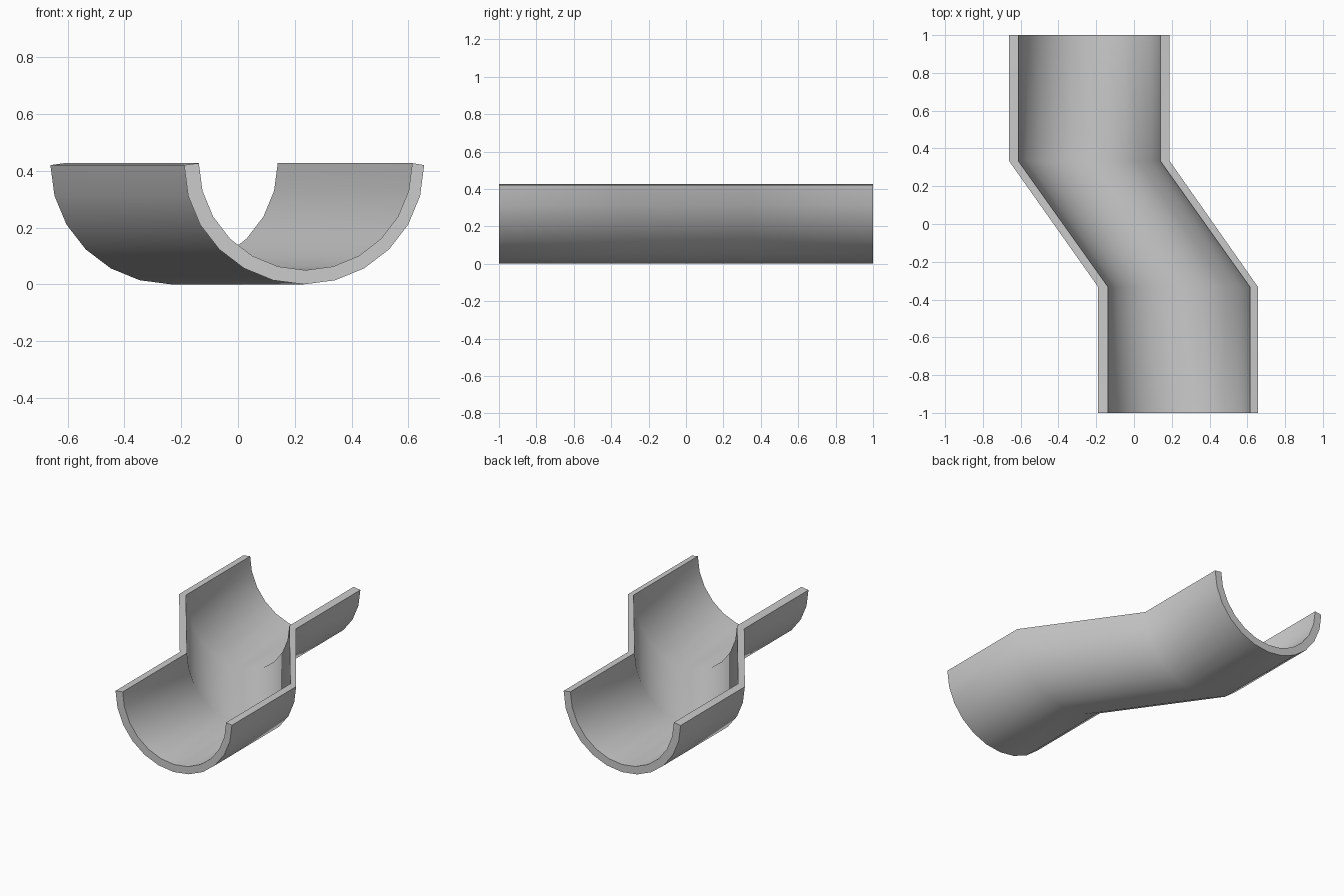
import bpy, bmesh, math

if "Cube" in bpy.data.objects:
    bpy.data.objects.remove(bpy.data.objects["Cube"])

# Half-round channel section: outer arc, then inner arc back
SEG = 12


def arc(radius, rx, z_mid, dx=0.0):
    return [(dx + rx * math.sin(a), z_mid - radius * math.cos(a))
            for a in (math.radians(-90 + 180 * i / SEG) for i in range(SEG + 1))]


def section(outer_dx, outer_rx):
    outer = arc(0.42, outer_rx, 0.42, outer_dx)
    inner = arc(0.377, 0.376, 0.427)
    return outer + inner[::-1]


# Offset path of the gutter: (x, y, outer shift, outer half-width)
path = [(0.238, -1.0, -0.005, 0.423), (0.238, -0.333, -0.005, 0.423),
        (-0.236, 0.333, 0.0, 0.425), (-0.236, 1.0, 0.0, 0.425)]

bm = bmesh.new()
rings = [[bm.verts.new((x + px, y, pz)) for px, pz in section(dx, rx)]
         for x, y, dx, rx in path]
n = len(rings[0])
for a, b in zip(rings, rings[1:]):
    for i in range(n):
        j = (i + 1) % n
        bm.faces.new((a[i], a[j], b[j], b[i]))

# Cut ends, one quad per wall segment
for ring in (rings[0], rings[-1]):
    for i in range(SEG):
        bm.faces.new((ring[i], ring[i + 1], ring[n - 2 - i], ring[n - 1 - i]))
bmesh.ops.recalc_face_normals(bm, faces=bm.faces)

mesh = bpy.data.meshes.new("offset_gutter")
bm.to_mesh(mesh)
bm.free()
gutter = bpy.data.objects.new("offset_gutter", mesh)
bpy.context.collection.objects.link(gutter)

# Smooth channel with crisp rims
bpy.context.view_layer.objects.active = gutter
gutter.select_set(True)
bpy.ops.object.shade_smooth_by_angle(angle=math.radians(40))
